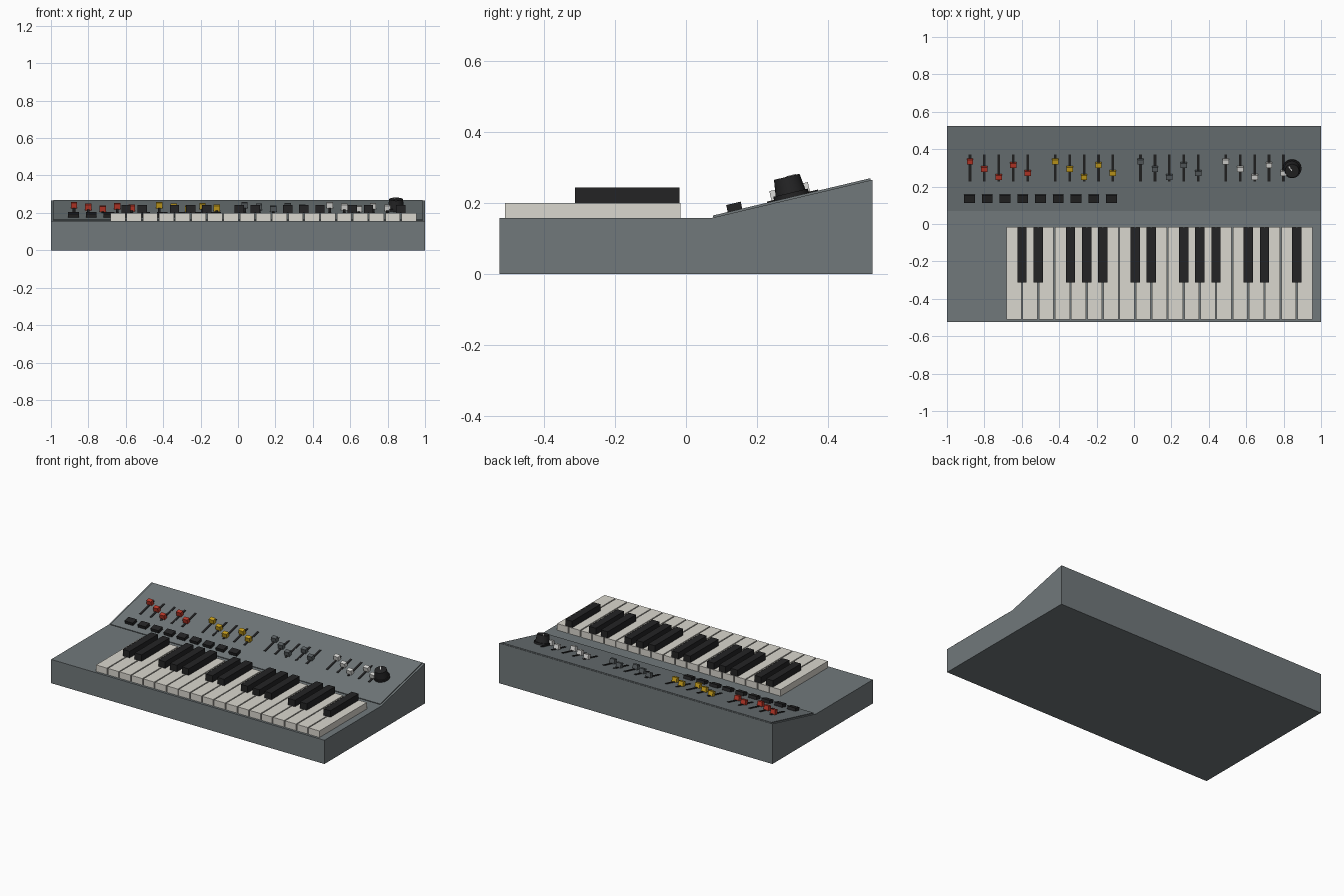
import bpy, bmesh, math
from mathutils import Matrix, Vector

if "Cube" in bpy.data.objects:
    bpy.data.objects.remove(bpy.data.objects["Cube"])

SLOPE = 0.237
ANGLE = math.atan(SLOPE)


def material(name, r, g, b):
    m = bpy.data.materials.new(name)
    m.diffuse_color = (r, g, b, 1)
    m.use_nodes = True
    m.node_tree.nodes["Principled BSDF"].inputs["Base Color"].default_value = m.diffuse_color
    return m


BODY = material("slate grey", 0.165, 0.190, 0.198)
IVORY = material("ivory", 0.70, 0.68, 0.62)
BLACK = material("black", 0.017, 0.017, 0.018)
RED = material("red", 0.52, 0.04, 0.022)
YELLOW = material("yellow", 0.60, 0.36, 0.012)
GREY = material("mid grey", 0.10, 0.115, 0.122)
WHITE = material("white", 0.72, 0.72, 0.70)


def finish(bm, name, mat, matrix=Matrix()):
    bmesh.ops.recalc_face_normals(bm, faces=bm.faces)
    me = bpy.data.meshes.new(name)
    bm.to_mesh(me)
    bm.free()
    me.materials.append(mat)
    ob = bpy.data.objects.new(name, me)
    ob.matrix_world = matrix
    bpy.context.collection.objects.link(ob)
    return ob


def box(name, mat, size, base, matrix=Matrix(), taper=1.0):
    """Box standing on the point base, optionally narrower at the top."""
    bm = bmesh.new()
    bmesh.ops.create_cube(bm, size=1)
    for v in bm.verts:
        k = taper if v.co.z > 0 else 1
        v.co = Vector((v.co.x * size[0] * k, v.co.y * size[1] * k,
                       (v.co.z + 0.5) * size[2])) + Vector(base)
    return finish(bm, name, mat, matrix)


def on_panel(x, y):
    """Frame on the sloped panel surface above (x, y)."""
    z = 0.157 + SLOPE * (y - 0.07) + 0.006
    return Matrix.Translation((x, y, z)) @ Matrix.Rotation(ANGLE, 4, 'X')


# Case: side profile extruded across the width
bm = bmesh.new()
profile = [(-0.525, 0), (0.525, 0), (0.525, 0.265), (0.07, 0.157), (-0.525, 0.157)]
face = bm.faces.new([bm.verts.new((-1, y, z)) for y, z in profile])
ext = bmesh.ops.extrude_face_region(bm, geom=[face])
bmesh.ops.translate(bm, vec=(2, 0, 0),
                    verts=[e for e in ext['geom'] if isinstance(e, bmesh.types.BMVert)])
finish(bm, "case", BODY)

# Sloped control panel plate
box("control_panel", BODY, (1.974, 0.455, 0.006), (0, 0, -0.006), on_panel(0, 0.297))

# Keyboard: 19 white keys starting on C, black keys over the joints
LEFT, STEP = -0.685, 0.0864
for i in range(19):
    box(f"white_key_{i + 1}", IVORY, (STEP - 0.007, 0.495, 0.043),
        (LEFT + (i + 0.5) * STEP, -0.2625, 0.157))
    if i and i % 7 in (1, 2, 4, 5, 6):
        box(f"black_key_{i}", BLACK, (0.05, 0.295, 0.043),
            (LEFT + i * STEP, -0.1655, 0.2))

# Four groups of five sliders
for g, (label, mat) in enumerate([("red", RED), ("yellow", YELLOW),
                                  ("grey", GREY), ("white", WHITE)]):
    for i, y in enumerate([0.337, 0.297, 0.254, 0.318, 0.275]):
        x = -0.877 + g * 0.456 + i * 0.077
        box(f"{label}_slider_slot_{i + 1}", BLACK, (0.014, 0.148, 0.003),
            (0, 0, 0), on_panel(x, 0.3))
        box(f"{label}_slider_cap_{i + 1}", mat, (0.034, 0.026, 0.03),
            (0, 0, 0), on_panel(x, y))

# Row of push buttons
for i in range(9):
    box(f"push_button_{i + 1}", BLACK, (0.058, 0.042, 0.02),
        (0, 0, 0), on_panel(-0.88 + i * 0.095, 0.138))

# Rotary knob with skirt and pointer
knob = on_panel(0.845, 0.297)
for name, r1, r2, z0, h in [("knob_skirt", 0.05, 0.05, 0, 0.012),
                            ("knob", 0.043, 0.037, 0.012, 0.046)]:
    bm = bmesh.new()
    bmesh.ops.create_cone(bm, cap_ends=True, segments=32, radius1=r1, radius2=r2, depth=h,
                          matrix=Matrix.Translation((0, 0, z0 + h / 2)))
    ob = finish(bm, name, BLACK, knob)
    bpy.context.view_layer.objects.active = ob
    ob.select_set(True)
    bpy.ops.object.shade_smooth_by_angle(angle=math.radians(35))
    ob.select_set(False)
box("knob_pointer", WHITE, (0.006, 0.03, 0.002), (0, 0.016, 0.058),
    knob @ Matrix.Rotation(math.radians(35), 4, 'Z'))
